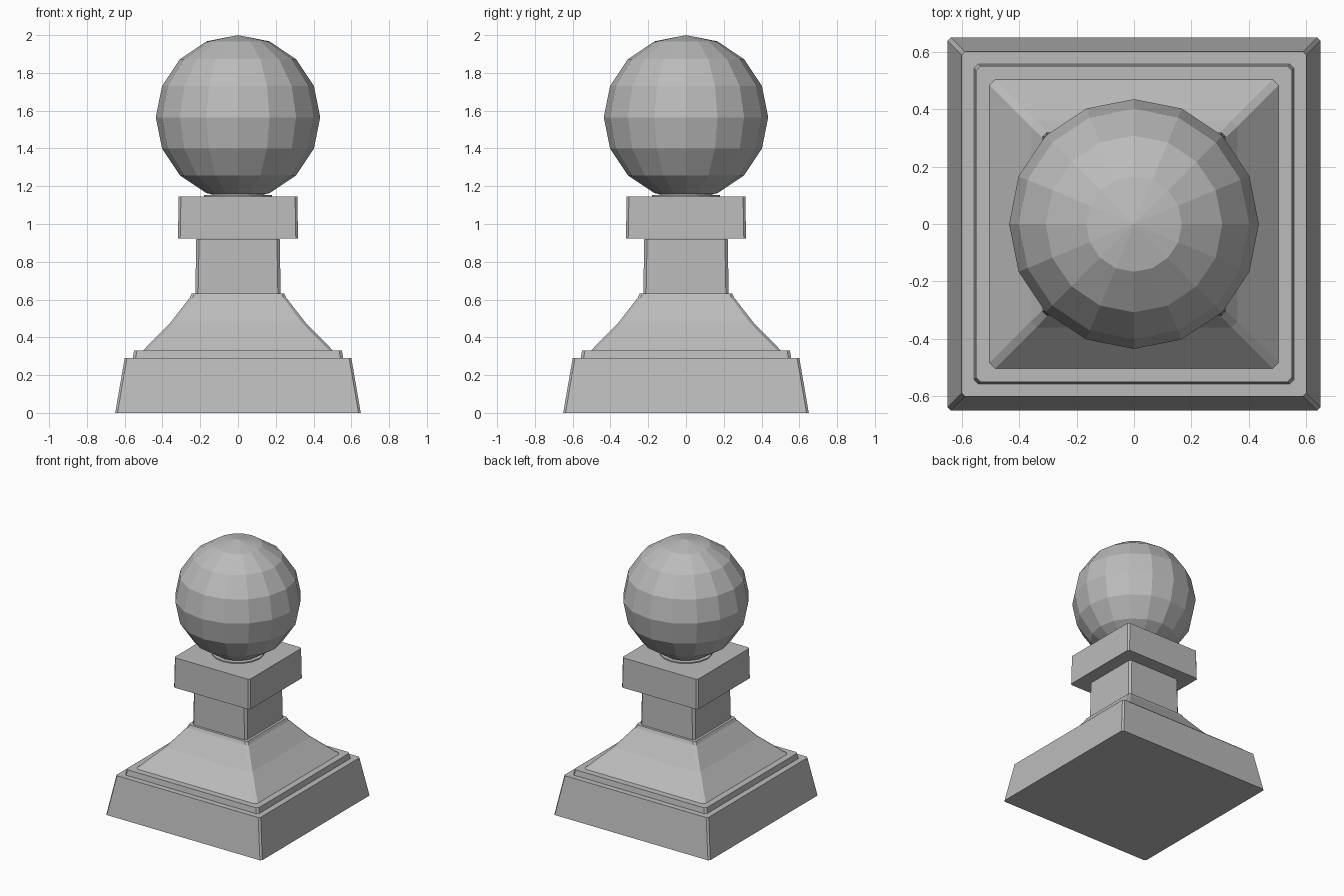
import bpy, bmesh

cube = bpy.data.objects.get("Cube")
if cube:
    bpy.data.objects.remove(cube, do_unlink=True)

# One stone colour
stone = bpy.data.materials.new("grey stone")
stone.use_nodes = True
stone.diffuse_color = (0.5, 0.5, 0.5, 1)
stone.node_tree.nodes["Principled BSDF"].inputs["Base Color"].default_value = (0.5, 0.5, 0.5, 1)


def add_object(name, bm):
    bmesh.ops.recalc_face_normals(bm, faces=bm.faces)
    mesh = bpy.data.meshes.new(name)
    bm.to_mesh(mesh)
    bm.free()
    mesh.materials.append(stone)
    obj = bpy.data.objects.new(name, mesh)
    bpy.context.collection.objects.link(obj)
    return obj


def square_tier(name, levels):
    """Stack of square sections with cut corners: (half width, height, corner cut)."""
    bm = bmesh.new()
    rings = []
    for half, z, cut in levels:
        c = half - cut
        corners = [(half, -c), (half, c), (c, half), (-c, half),
                   (-half, c), (-half, -c), (-c, -half), (c, -half)]
        rings.append([bm.verts.new((x, y, z)) for x, y in corners])
    for low, high in zip(rings, rings[1:]):
        for i in range(8):
            j = (i + 1) % 8
            bm.faces.new((low[i], low[j], high[j], high[i]))
    bm.faces.new(rings[0][::-1])
    bm.faces.new(rings[-1])
    return add_object(name, bm)


# Square stonework from the ground up
square_tier("base", [(0.65, 0, 0.012), (0.6, 0.29, 0.012)])
square_tier("step", [(0.557, 0.29, 0.015), (0.55, 0.33, 0.015)])
square_tier("flared_roof", [(0.503, 0.33, 0.02), (0.36, 0.475, 0.02),
                            (0.255, 0.61, 0.015), (0.245, 0.632, 0.015)])
square_tier("shaft", [(0.226, 0.63, 0.015), (0.221, 0.92, 0.015)])
square_tier("cap_block", [(0.318, 0.922, 0.012), (0.314, 1.146, 0.012)])


# Thin round collar under the ball
def disc(name, radius, bottom, top):
    bm = bmesh.new()
    bmesh.ops.create_cone(bm, cap_ends=True, segments=16, radius1=radius,
                          radius2=radius, depth=top - bottom)
    bmesh.ops.translate(bm, verts=bm.verts, vec=(0, 0, (top + bottom) / 2))
    return add_object(name, bm)


disc("collar_lower", 0.18, 1.14, 1.154)
disc("collar_upper", 0.14, 1.15, 1.168)

# Faceted ball finial
bm = bmesh.new()
bmesh.ops.create_uvsphere(bm, u_segments=16, v_segments=8, radius=0.435)
bmesh.ops.translate(bm, verts=bm.verts, vec=(0, 0, 1.565))
add_object("ball", bm)
